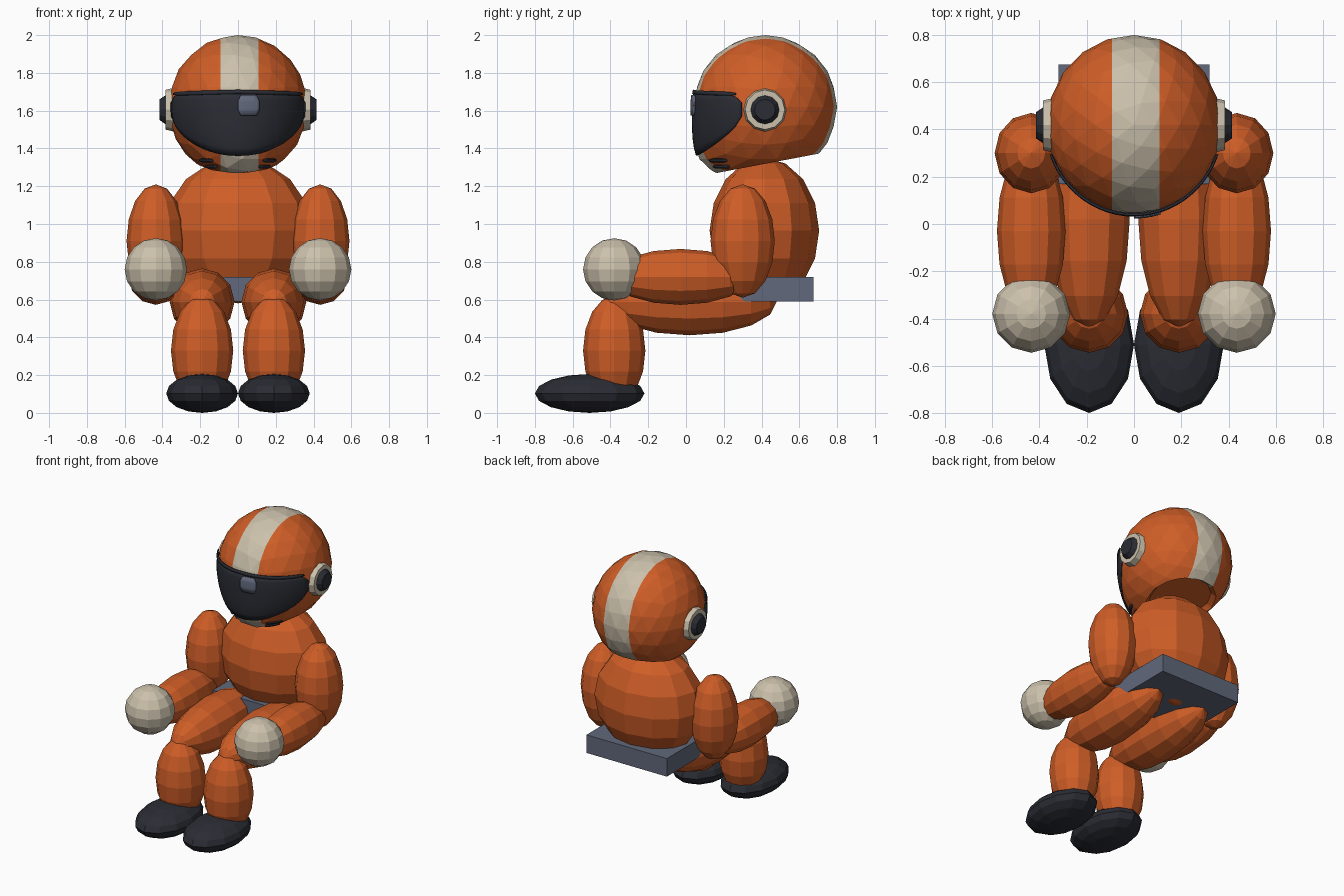
import bpy, bmesh
from math import sin, cos, pi, sqrt, radians
from mathutils import Vector, Matrix

cube = bpy.data.objects.get("Cube")
if cube:
    bpy.data.objects.remove(cube, do_unlink=True)


def material(name, rgb):
    m = bpy.data.materials.new(name)
    m.use_nodes = True
    m.diffuse_color = (*rgb, 1)
    m.node_tree.nodes["Principled BSDF"].inputs["Base Color"].default_value = (*rgb, 1)
    return m


ORANGE = material("suit_orange", (0.62, 0.11, 0.02))
CREAM = material("warm_cream", (0.60, 0.53, 0.41))
DARK = material("charcoal", (0.024, 0.026, 0.035))
SLATE = material("slate_grey", (0.12, 0.14, 0.20))


def finish(name, bm, *mats):
    bmesh.ops.recalc_face_normals(bm, faces=bm.faces)
    me = bpy.data.meshes.new(name)
    bm.to_mesh(me)
    bm.free()
    for m in mats:
        me.materials.append(m)
    ob = bpy.data.objects.new(name, me)
    bpy.context.collection.objects.link(ob)
    return ob


def ellipsoid(name, centre, radii, mat, along_y=False):
    """Low-poly ellipsoid with its poles on z, or on y when along_y is set."""
    bm = bmesh.new()
    bmesh.ops.create_uvsphere(bm, u_segments=12, v_segments=8, radius=1)
    if along_y:
        bmesh.ops.rotate(bm, verts=bm.verts, matrix=Matrix.Rotation(pi / 2, 3, 'X'))
    bmesh.ops.scale(bm, verts=bm.verts, vec=radii)
    bmesh.ops.translate(bm, verts=bm.verts, vec=centre)
    return finish(name, bm, mat)


# Body and seat
ellipsoid("torso", (0, 0.415, 0.965), (0.39, 0.29, 0.385), ORANGE)
bm = bmesh.new()
bmesh.ops.create_cube(bm, size=1)
bmesh.ops.scale(bm, verts=bm.verts, vec=(0.64, 0.505, 0.13))
bmesh.ops.translate(bm, verts=bm.verts, vec=(0, 0.422, 0.655))
finish("seat", bm, SLATE)

# Limbs
for side, s in (("left", 1), ("right", -1)):
    ax, lx = s * 0.435, s * 0.19
    ellipsoid(side + "_upper_arm", (ax, 0.30, 0.91), (0.155, 0.17, 0.30), ORANGE)
    ellipsoid(side + "_forearm", (ax, -0.03, 0.72), (0.145, 0.37, 0.148), ORANGE, True)
    ellipsoid(side + "_hand", (ax, -0.38, 0.76), (0.165, 0.165, 0.165), CREAM)
    ellipsoid(side + "_thigh", (lx, 0.02, 0.588), (0.172, 0.46, 0.177), ORANGE, True)
    ellipsoid(side + "_shin", (lx, -0.38, 0.33), (0.165, 0.165, 0.29), ORANGE)
    ellipsoid(side + "_shoe", (lx, -0.51, 0.103), (0.19, 0.29, 0.103), DARK)

# Helmet: a ball whose lower front swells into a chin guard
R, C, WIDE = 0.38, Vector((0, 0.42, 1.62)), 0.97


def chin_stretch(z):
    k = min(abs(z) / R, 0.99)
    return (1 - k ** 4) ** 0.25 / sqrt(1 - k * k) if z < 0 else 1


bm = bmesh.new()
bmesh.ops.create_icosphere(bm, subdivisions=3, radius=R)
for v in bm.verts:
    v.co.x *= WIDE
    if v.co.y < 0:
        v.co.y *= chin_stretch(v.co.z)
    v.co += C


def slice_helmet(point, normal, trim=False):
    geom = bm.verts[:] + bm.edges[:] + bm.faces[:]
    return bmesh.ops.bisect_plane(bm, geom=geom, plane_co=point, plane_no=normal, clear_inner=trim)


# Sloping neck opening with a recessed lip
cut = slice_helmet((0, 0.12, 1.262), (0, -0.19, 1), True)
rim = [e for e in cut["geom_cut"] if isinstance(e, bmesh.types.BMEdge)]
base = bmesh.ops.contextual_create(bm, geom=rim)["faces"]
bmesh.ops.recalc_face_normals(bm, faces=bm.faces)
bmesh.ops.inset_region(bm, faces=base, thickness=0.03, depth=-0.03)
# Centre stripe
LO, HI = -0.093, 0.108
for x in (LO, HI):
    slice_helmet((x, 0, 0), (1, 0, 0))
for f in bm.faces:
    if LO < f.calc_center_median().x < HI and f.normal.z > -0.95:
        f.material_index = 1
finish("helmet", bm, ORANGE, CREAM)


def shell_patch(name, t0, t1, low, high, offset, mat, nu=24, nv=8):
    """Thin curved plate on the helmet front, between two height functions."""
    bm = bmesh.new()
    rows = []
    for i in range(nu + 1):
        t = t0 + (t1 - t0) * i / nu
        s = abs(2 * i / nu - 1)
        squeeze = 0.45 + 0.55 * (1 - s ** 9) ** 0.5
        mid, half = (low(t) + high(t)) / 2, (high(t) - low(t)) / 2 * squeeze
        row = []
        for j in range(nv + 1):
            z = mid + half * (2 * j / nv - 1) - C.z
            r = sqrt(R * R - z * z)
            p = Vector((r * sin(t) * WIDE, -r * cos(t) * chin_stretch(z), z))
            row.append(bm.verts.new(C + p + p.normalized() * offset))
        rows.append(row)
    for a, b in zip(rows, rows[1:]):
        for j in range(nv):
            bm.faces.new((a[j], b[j], b[j + 1], a[j + 1]))
    ob = finish(name, bm, mat)
    ob.data.shade_smooth()
    solid = ob.modifiers.new("thickness", 'SOLIDIFY')
    solid.thickness = 0.008
    solid.offset = 0
    return ob


# Visor, its glint and the brow lip
edge = radians(71)
shell_patch("visor", -edge, edge,
            lambda t: 1.365 + 0.16 * ((1 - cos(t)) / (1 - cos(edge))) ** 1.2,
            lambda t: 1.70 - 0.01 * abs(t), 0.005, DARK)
shell_patch("visor_glint", 0, 0.3, lambda t: 1.575, lambda t: 1.68, 0.013, SLATE, 8, 3)
shell_patch("brow_lip", -edge * 0.93, edge * 0.93, lambda t: 1.688 - 0.01 * abs(t),
            lambda t: 1.708 - 0.01 * abs(t), 0.01, DARK, 24, 1)

# Chin vents and ear caps
for side, s in (("left", 1), ("right", -1)):
    for n, z in enumerate((1.305, 1.338)):
        a, b = sorted((s * 0.57, s * 0.95))
        shell_patch(f"{side}_chin_vent_{n + 1}", a, b, lambda t: z - 0.007, lambda t: z + 0.007,
                    0.003, DARK, 6, 1)
    for part, r1, r2, x0, x1, mat in (("ear_ring", 0.12, 0.105, 0.32, 0.385, CREAM),
                                      ("ear_cap", 0.086, 0.055, 0.37, 0.415, DARK)):
        bm = bmesh.new()
        bmesh.ops.create_cone(bm, cap_ends=True, segments=12, radius1=r1, radius2=r2, depth=x1 - x0)
        bmesh.ops.rotate(bm, verts=bm.verts, matrix=Matrix.Rotation(s * pi / 2, 3, 'Y'))
        bmesh.ops.translate(bm, verts=bm.verts, vec=(s * (x0 + x1) / 2, 0.418, 1.605))
        finish(f"{side}_{part}", bm, mat)
